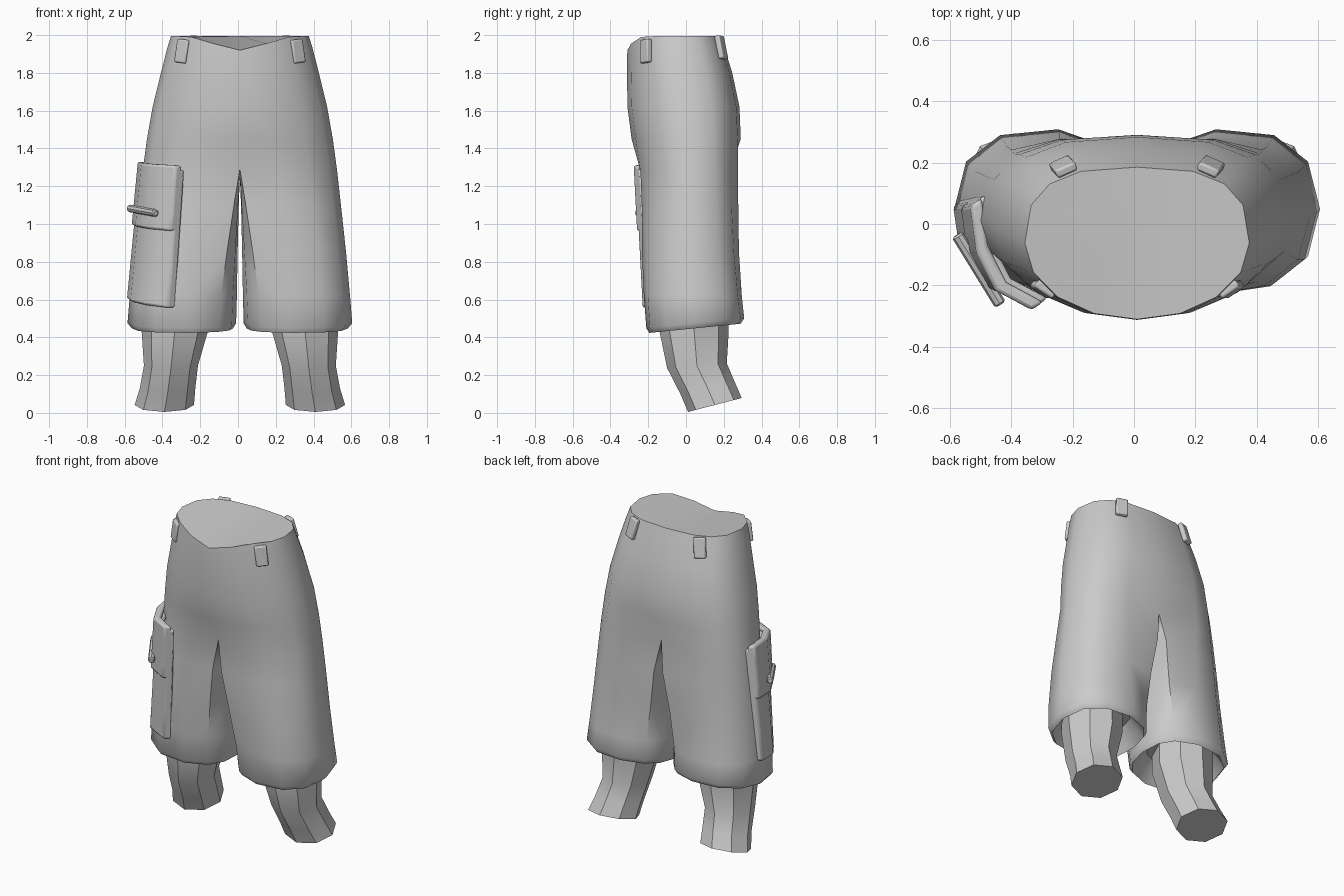
import bpy, bmesh, math
from mathutils import Vector, Matrix

if "Cube" in bpy.data.objects:
    bpy.data.objects.remove(bpy.data.objects["Cube"], do_unlink=True)

CENTRE = 0.01
cloth = bpy.data.materials.new("grey cloth")
cloth.use_nodes = True
GREY = (0.6, 0.6, 0.6, 1)
cloth.diffuse_color = GREY
cloth.node_tree.nodes["Principled BSDF"].inputs["Base Color"].default_value = GREY


def finish(name, bm, mods=(), x=0.0, angle=40):
    """Turn a bmesh into a smooth-shaded object with modifiers."""
    bmesh.ops.recalc_face_normals(bm, faces=bm.faces[:])
    mesh = bpy.data.meshes.new(name)
    bm.to_mesh(mesh)
    bm.free()
    mesh.materials.append(cloth)
    ob = bpy.data.objects.new(name, mesh)
    bpy.context.collection.objects.link(ob)
    ob.location.x = x
    for kind, settings in mods:
        m = ob.modifiers.new(kind.title(), kind)
        for key, value in settings.items():
            setattr(m, key, value)
    bpy.ops.object.select_all(action='DESELECT')
    ob.select_set(True)
    bpy.context.view_layer.objects.active = ob
    bpy.ops.object.shade_smooth_by_angle(angle=math.radians(angle))
    return ob


def bridge(bm, a, b, closed):
    n = min(len(a), len(b))
    for i in range(n if closed else n - 1):
        j = (i + 1) % n
        bm.faces.new((a[i], a[j], b[j], b[i]))


def spow(v, p):
    return math.copysign(abs(v) ** p, v)


MIRROR = ('MIRROR', dict(use_clip=True, merge_threshold=0.0005))
OUT, INNER = 9, 3     # points round the outside and the inside of one leg


def half_body(w, yf, yb):
    """Half outline of the hips from front centre round the side to back centre."""
    mid, h = (yf + yb) / 2, (yb - yf) / 2
    pts = []
    for i in range(OUT):
        t = math.pi * i / (OUT - 1)
        p = 1.0 if t < 1.6 else 0.72
        x = 0.0 if i in (0, OUT - 1) else w * math.sin(t) ** p
        pts.append((x, mid - h * spow(math.cos(t), p)))
    return pts


def leg_ring(w, gap, yf, yb, k):
    """Closed leg outline, k blends from a half-hip shape to an oval."""
    body = half_body(w, yf, yb)
    fy, by = body[0][1], body[-1][1]
    body += [(0, by + (fy - by) * (j + 1) / (INNER + 1)) for j in range(INNER)]
    angles = [-40 + 260 * i / (OUT - 1) for i in range(OUT)] + [245, 270, 295]
    cx, rx = (w + gap) / 2, (w - gap) / 2
    cy, ry = (yf + yb) / 2, (yb - yf) / 2
    pts = []
    for (bx, by_), a in zip(body, angles):
        t = math.radians(a)
        ox, oy = cx + rx * spow(math.sin(t), .85), cy - ry * spow(math.cos(t), .85)
        x = max(bx + (ox - bx) * k, gap)
        pts.append((x, by_ + (oy - by_) * k))
    return pts


# Shorts: hips, then a leg, mirrored
bm = bmesh.new()
rows = []
hips = [(1.995, .365, -.31, .185), (1.93, .385, -.312, .205), (1.80, .418, -.312, .245),
        (1.62, .462, -.31, .283), (1.45, .492, -.288, .29)]
for n, (z, w, yf, yb) in enumerate(hips):
    ring = []
    for i, (x, y) in enumerate(half_body(w, yf, yb)):
        t = math.pi * i / (OUT - 1)
        drop = max(0, math.cos(t)) ** 8 * (.075, .045, .015, 0, 0)[n]
        ring.append(bm.verts.new((x, y, z - drop)))
    rows.append(ring)
for a, b in zip(rows, rows[1:]):
    bridge(bm, a, b, False)
bm.faces.new(rows[0])

# Crotch ring: the seam points are pulled in towards the middle
crotch = []
for i, (x, y) in enumerate(leg_ring(.515, 0, -.262, .29, 0)):
    seam = i in (0, OUT - 1)
    crotch.append(bm.verts.new((x, y * (.82 if x == 0 else 1),
                                1.29 if seam else 1.25 if x == 0 else 1.28)))
bridge(bm, rows[-1], crotch[:OUT], False)

# Leg rings down to the hem
legs = [(1.10, .006, .535, -.248, .287, .35), (.85, .012, .562, -.24, .286, .7),
        (.62, .016, .583, -.226, .298, .95), (.475, .020, .595, -.212, .31, 1),
        (.448, .036, .572, -.196, .292, 1), (.56, .12, .50, -.12, .22, 1)]
prev = crotch
for z, gap, w, yf, yb, k in legs:
    tilt = .10 if z < .6 else 0
    ring = [bm.verts.new((x, y, z + tilt * (y - .05))) for x, y in leg_ring(w, gap, yf, yb, k)]
    bridge(bm, prev, ring, True)
    prev = ring
bm.faces.new(prev)
finish("shorts", bm, [MIRROR], CENTRE, 45)

# Lower legs: eight-sided tubes with a slanted end
bm = bmesh.new()
prev = None
for cx, cy, rx, ry, z, tilt in [(.345, .04, .175, .18, .60, 0), (.345, .043, .175, .183, .43, 0),
                                (.365, .058, .143, .158, .25, .08), (.383, .115, .147, .145, .13, .2),
                                (.40, .153, .157, .142, .042, .26)]:
    ring = []
    for i in range(8):
        t = math.tau * i / 8
        y = -ry * math.cos(t)
        ring.append(bm.verts.new((cx + rx * math.sin(t), cy + y, z + tilt * y)))
    if prev:
        bridge(bm, prev, ring, True)
    else:
        bm.faces.new(ring)
    prev = ring
bm.faces.new(prev)
finish("lower_legs", bm, [MIRROR], CENTRE)


# Belt loops: small bowed plates leaning with the waist
def belt_loop(name, pos, yaw, lean, roll):
    bm = bmesh.new()
    bmesh.ops.create_cube(bm, size=1)
    bmesh.ops.scale(bm, vec=(.072, .03, .125), verts=bm.verts)
    rot = (Matrix.Rotation(yaw, 4, 'Z') @ Matrix.Rotation(lean, 4, 'X')
           @ Matrix.Rotation(roll, 4, 'Y'))
    bmesh.ops.transform(bm, matrix=Matrix.Translation(pos) @ rot, verts=bm.verts)
    finish(name, bm, [('BEVEL', dict(width=.008, segments=2))], CENTRE)


for side, s in (("left", 1), ("right", -1)):
    belt_loop("front_belt_loop_" + side, Vector((s * .305, -.212, 1.915)), s * .6, -.08, -s * .12)
    belt_loop("back_belt_loop_" + side, Vector((s * .24, .187, 1.935)), -s * .4, .25, -s * .08)

# Cargo pocket: curved sheet that wraps the right leg
TOP = [(-.495, .085), (-.475, -.07), (-.415, -.19), (-.295, -.255)]
LOW = [(-.565, .075), (-.545, -.06), (-.475, -.165), (-.345, -.215)]


def pocket_point(u, v, offset):
    """u runs from the back edge to the front edge, v from top to bottom."""
    i = min(int(u * 3), 2)
    f = u * 3 - i
    def at(path):
        return Vector(path[i]).lerp(Vector(path[i + 1]), f)
    p = at(TOP).lerp(at(LOW), v)
    p += Vector((-.82, -.57)) * offset
    return Vector((p.x, p.y, (1.33 - .02 * u) * (1 - v) + (.605 - .05 * u) * v))


def pocket_sheet(name, v0, v1, offset, thick):
    bm = bmesh.new()
    prev = None
    for r in range(5):
        v = v0 + (v1 - v0) * r / 4
        ring = [bm.verts.new(pocket_point(c / 6, v, offset)) for c in range(7)]
        if prev:
            bridge(bm, prev, ring, False)
        prev = ring
    # Thicken outwards
    front = bmesh.ops.extrude_face_region(bm, geom=bm.faces[:])
    moved = [g for g in front["geom"] if isinstance(g, bmesh.types.BMVert)]
    bmesh.ops.translate(bm, vec=(-.82 * thick, -.57 * thick, 0), verts=moved)
    bevel = ('BEVEL', dict(width=.012, segments=2, limit_method='ANGLE',
                           angle_limit=math.radians(50)))
    finish(name, bm, [bevel], 0, 50)


pocket_sheet("cargo_pocket", .03, 1.0, -.02, .05)
pocket_sheet("pocket_flap", 0, .46, 0, .045)

# Toggle bar across the flap
bm = bmesh.new()
a, b = Vector((-.575, -.035, 1.083)), Vector((-.435, -.262, 1.057))
d = b - a
rot = d.to_track_quat('Z', 'Y').to_matrix().to_4x4()
bmesh.ops.create_cone(bm, cap_ends=True, segments=8, radius1=.02, radius2=.02, depth=d.length,
                      matrix=Matrix.Translation((a + b) / 2) @ rot)
finish("pocket_toggle", bm, [('BEVEL', dict(width=.006, segments=1, limit_method='ANGLE',
                                            angle_limit=math.radians(60)))])
